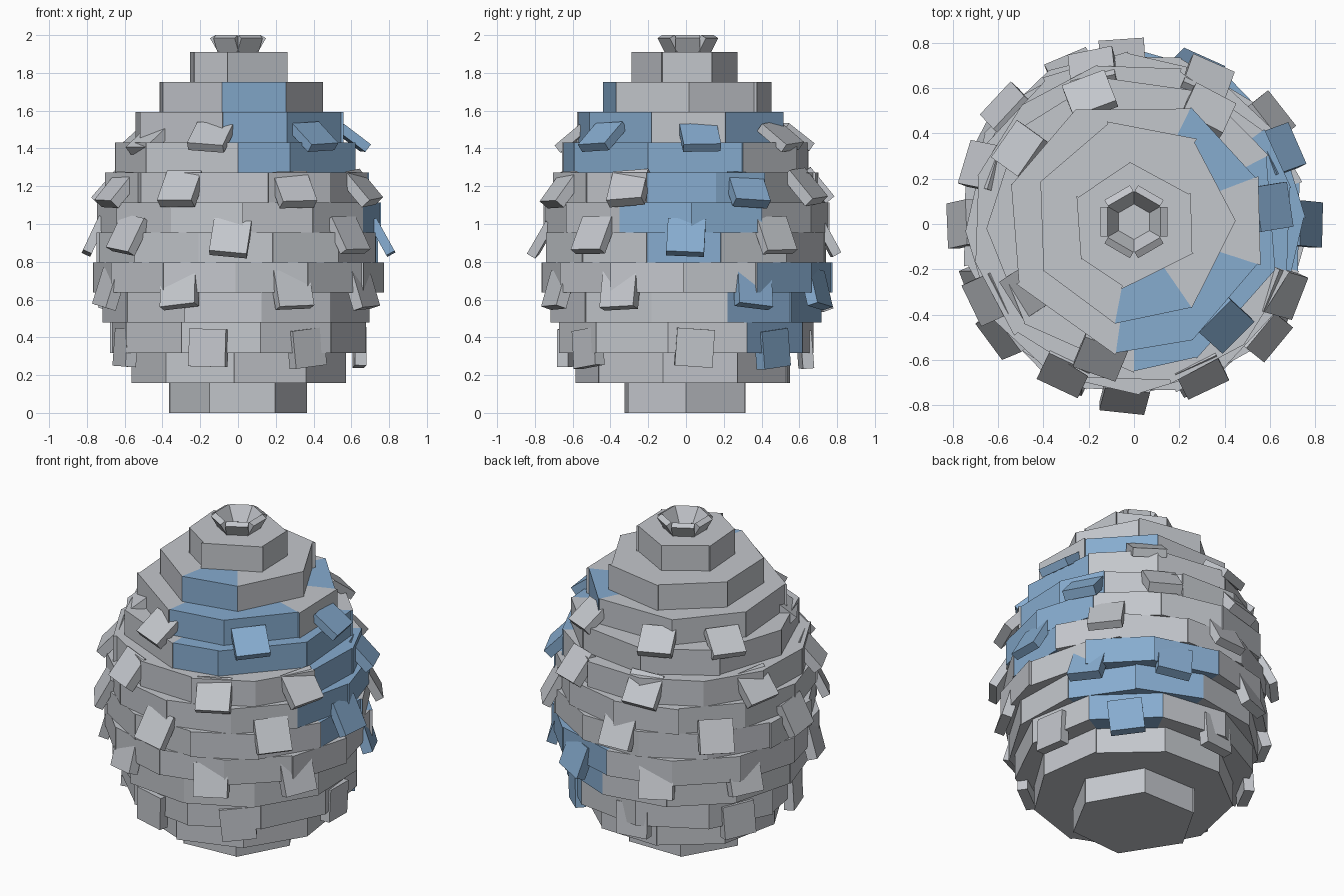
import bpy, bmesh, math, random
from mathutils import Matrix

if "Cube" in bpy.data.objects:
    bpy.data.objects.remove(bpy.data.objects["Cube"])

random.seed(4)
RAD = math.radians


def material(name, color):
    m = bpy.data.materials.new(name)
    m.diffuse_color = (*color, 1)
    m.use_nodes = True
    m.node_tree.nodes["Principled BSDF"].inputs["Base Color"].default_value = m.diffuse_color
    return m


GREY = material("stone_grey", (0.55, 0.57, 0.605))
BLUE = material("slate_blue", (0.24, 0.412, 0.625))


def finish(bm, name):
    mesh = bpy.data.meshes.new(name)
    bm.to_mesh(mesh)
    bm.free()
    mesh.materials.append(GREY)
    mesh.materials.append(BLUE)
    obj = bpy.data.objects.new(name, mesh)
    bpy.context.collection.objects.link(obj)
    return obj


def ring_layer(name, z0, z1, radius, count, start, blue_ranges, nudges):
    """Flat-sided disc of wedges whose radii differ slightly, so joints step."""
    bm = bmesh.new()
    radii = [radius + random.uniform(-0.014, 0.008) for _ in range(count)]
    step = 360 / count
    joints = [start + i * step + nudges.get(i, 0) for i in range(count)]
    joints.append(joints[0] + 360)

    def pt(r, a, z):
        return bm.verts.new((r * math.cos(RAD(a)), r * math.sin(RAD(a)), z))

    for i, r in enumerate(radii):
        a, b = joints[i], joints[i + 1]
        mid = ((a + b) / 2 + 180) % 360 - 180
        blue = any(lo < mid < hi for lo, hi in blue_ranges)
        r2 = radii[(i + 1) % count]
        faces = [
            bm.faces.new((pt(0, 0, z1), pt(r, a, z1), pt(r, b, z1))),
            bm.faces.new((pt(0, 0, z0), pt(r, b, z0), pt(r, a, z0))),
            bm.faces.new((pt(r, a, z0), pt(r, b, z0), pt(r, b, z1), pt(r, a, z1))),
            # small step wall to the next wedge
            bm.faces.new((pt(r, b, z0), pt(r2, b, z0), pt(r2, b, z1), pt(r, b, z1))),
        ]
        for f in faces:
            f.material_index = int(blue)
    return finish(bm, name)


def box(name, size, matrix, blue=False):
    bm = bmesh.new()
    bmesh.ops.create_cube(bm, size=1, matrix=matrix @ Matrix.Diagonal((*size, 1)))
    for f in bm.faces:
        f.material_index = int(blue)
    return finish(bm, name)


def placed(angle, radius, z, tilt, roll=0):
    """Local x points outward; positive tilt swings the lower edge outward."""
    return (Matrix.Rotation(RAD(angle), 4, 'Z') @ Matrix.Translation((radius, 0, z))
            @ Matrix.Rotation(RAD(-tilt), 4, 'Y') @ Matrix.Rotation(RAD(roll), 4, 'X'))


# Stacked body layers: radius, wedge count, start angle, blue ranges, joint nudges
LAYERS = [
    (0.37, 6, 0, [], {4: 5, 5: 3}),
    (0.58, 9, -92, [], {}),
    (0.68, 10, 28, [(28, 64)], {}),
    (0.722, 11, 18, [(18, 84)], {}),
    (0.77, 12, 29, [(29, 89)], {}),
    (0.765, 12, -16, [(-16, 14)], {}),
    (0.755, 12, -28, [(-28, 32)], {}),
    (0.715, 12, -17, [(-17, 40)], {2: -7}),
    (0.66, 9, -18, [(-95, 27)], {1: 5, 7: 8, 8: -7}),
    (0.58, 8, -18, [(-100, -18), (21, 65)], {1: -6, 2: -8, 6: 10}),
    (0.46, 7, 2, [(-102, -54)], {6: -6}),
    (0.285, 6, -26, [], {1: -5, 5: -15}),
]
H = 1.91 / len(LAYERS)
for i, layer in enumerate(LAYERS):
    ring_layer(f"body_layer_{i + 1}", i * H, (i + 1) * H, *layer)

# Tilted scale plates: radius, z, tilt, height, thickness, angles, blue angles
ROWS = [
    (0.64, 0.345, 2, 0.20, 0.06, (-160, -104, -55, 4, 46, 97, 152), (46,)),
    (0.735, 0.65, 16, 0.20, 0.06, (-157, -115, -67, -28, 29, 68, 112, 152), (29, 68)),
    (0.755, 0.935, 28, 0.20, 0.05, (-140, -93, -40, 0, 38, 94, 138, 180), (0,)),
    (0.71, 1.19, 41, 0.20, 0.06, (-153, -115, -66, -25, 27, 63, 105, 159), (27,)),
    (0.60, 1.455, 52, 0.18, 0.05, (-148, -104, -48, 7, 57, 109, 147), (-48, 7)),
]
for k, (r, z, tilt, h, t, angles, blues) in enumerate(ROWS):
    for j, a in enumerate(angles):
        sunk = 0.05 if (k, a) == (4, -148) else 0    # one plate is half buried
        m = placed(a, r - sunk + random.uniform(-0.008, 0.008),
                   z + random.uniform(-0.01, 0.01),
                   tilt + random.uniform(-3, 3), random.uniform(-8, 8))
        box(f"scale_plate_{k + 1}_{j + 1}", (t, 0.2, h), m, a in blues)

# Flared crown of six small plates
for j in range(6):
    m = Matrix.Translation((0, 0.01, 0)) @ placed(j * 60, 0.108, 1.949, -30)
    box(f"crown_plate_{j + 1}", (0.035, 0.13, 0.1), m)
